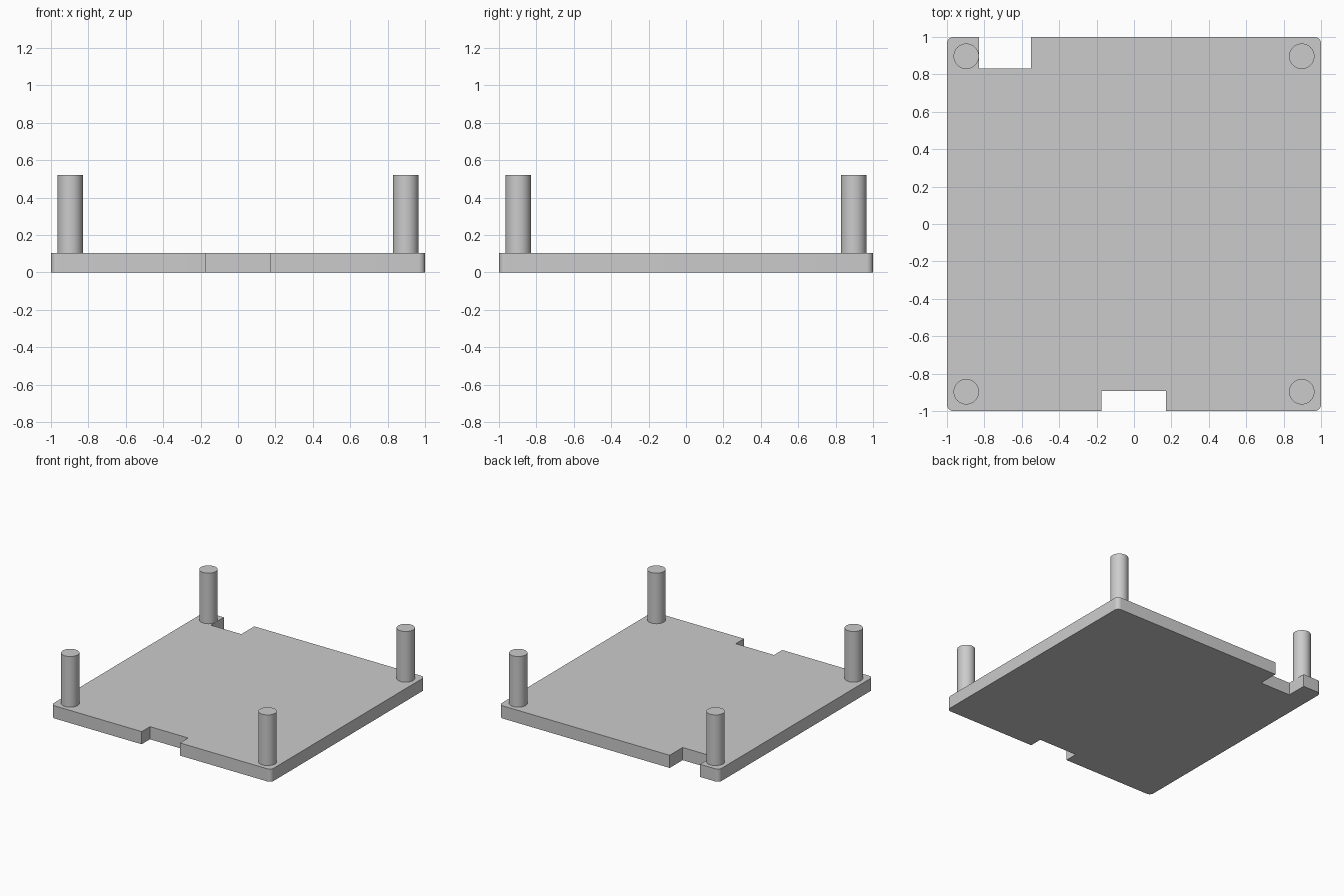
import bpy
import bmesh
from math import cos, sin, pi, radians

if "Cube" in bpy.data.objects:
    bpy.data.objects.remove(bpy.data.objects["Cube"], do_unlink=True)

HALF, THICK, CORNER = 1.0, 0.104, 0.035
POST_POS, POST_RADIUS, POST_TOP = 0.897, 0.068, 0.52

# Single plain grey
grey = bpy.data.materials.new("plain grey")
grey.use_nodes = True
colour = (0.6, 0.6, 0.6, 1)
grey.diffuse_color = colour
grey.node_tree.nodes["Principled BSDF"].inputs["Base Color"].default_value = colour


def finish(obj):
    obj.data.materials.clear()
    obj.data.materials.append(grey)
    bpy.ops.object.select_all(action="DESELECT")
    obj.select_set(True)
    bpy.context.view_layer.objects.active = obj
    bpy.ops.object.shade_smooth_by_angle(angle=radians(30))


def rounded(sx, sy, start, steps=8):
    """Arc of outline points for one plate corner."""
    c = HALF - CORNER
    angles = [start + pi / 2 * i / steps for i in range(steps + 1)]
    return [(sx * c + CORNER * cos(a), sy * c + CORNER * sin(a)) for a in angles]


# Base plate: rounded square with a front notch and a back notch
outline = rounded(-1, -1, pi)
outline += [(-0.175, -HALF), (-0.175, -0.893), (0.172, -0.893), (0.172, -HALF)]
outline += rounded(1, -1, -pi / 2)
outline += rounded(1, 1, 0)
outline += [(-0.552, HALF), (-0.552, 0.832), (-0.829, 0.832), (-0.829, HALF)]
outline += rounded(-1, 1, pi / 2)

bm = bmesh.new()
base = bm.faces.new([bm.verts.new((x, y, 0)) for x, y in outline])
top = bmesh.ops.extrude_face_region(bm, geom=[base], use_keep_orig=True)["geom"]
bmesh.ops.translate(bm, vec=(0, 0, THICK),
                    verts=[v for v in top if isinstance(v, bmesh.types.BMVert)])
bmesh.ops.recalc_face_normals(bm, faces=bm.faces)
mesh = bpy.data.meshes.new("base_plate")
bm.to_mesh(mesh)
bm.free()
plate = bpy.data.objects.new("base_plate", mesh)
bpy.context.collection.objects.link(plate)
finish(plate)

# Four round corner posts standing on the plate
for y_name, sy in (("front", -1), ("back", 1)):
    for x_name, sx in (("left", 1), ("right", -1)):
        bpy.ops.mesh.primitive_cylinder_add(
            vertices=48, radius=POST_RADIUS, depth=POST_TOP - THICK,
            location=(sx * POST_POS, sy * POST_POS, (POST_TOP + THICK) / 2))
        post = bpy.context.object
        post.name = f"{y_name}_{x_name}_post"
        finish(post)
